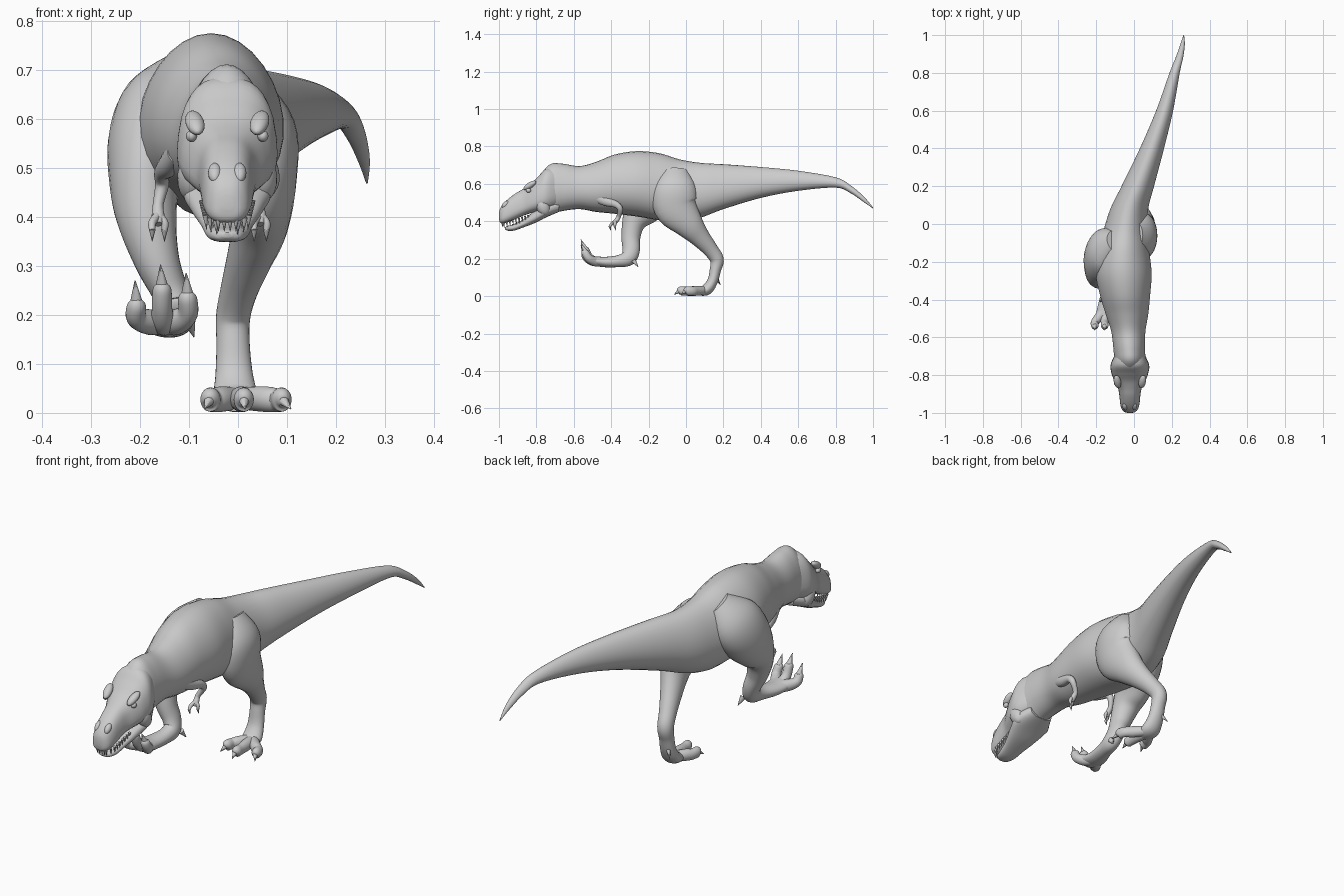
import bpy, bmesh, math
from mathutils import Vector

if "Cube" in bpy.data.objects:
    bpy.data.objects.remove(bpy.data.objects["Cube"])

SIDES = 28


def smooth_rows(rows, steps=5):
    """Catmull-Rom interpolation through tuples of numbers."""
    out = []
    for i in range(len(rows) - 1):
        a, b, c, d = (rows[max(i - 1, 0)], rows[i], rows[i + 1], rows[min(i + 2, len(rows) - 1)])
        for s in range(steps):
            t = s / steps
            out.append([0.5 * (2 * q + (r - p) * t + (2 * p - 5 * q + 4 * r - w) * t * t
                               + (3 * q - p - 3 * r + w) * t ** 3) for p, q, r, w in zip(a, b, c, d)])
    out.append(list(rows[-1]))
    return out


def finish(name, bm, angle=50):
    bmesh.ops.recalc_face_normals(bm, faces=bm.faces)
    me = bpy.data.meshes.new(name)
    bm.to_mesh(me)
    bm.free()
    ob = bpy.data.objects.new(name, me)
    bpy.context.collection.objects.link(ob)
    bpy.ops.object.select_all(action='DESELECT')
    ob.select_set(True)
    bpy.context.view_layer.objects.active = ob
    bpy.ops.object.shade_smooth_by_angle(angle=math.radians(angle))
    return ob


def skin(name, rings):
    bm = bmesh.new()
    vs = [[bm.verts.new(p) for p in r] for r in rings]
    n = len(rings[0])
    for a, b in zip(vs, vs[1:]):
        for i in range(n):
            bm.faces.new((a[i], a[(i + 1) % n], b[(i + 1) % n], b[i]))
    bm.faces.new(vs[0])
    bm.faces.new(vs[-1])
    return finish(name, bm)


def body_loft(name, rows, power=1.0, pear=0.0):
    """Rows are (y, centre x, half width, top z, bottom z)."""
    rings = []
    for y, cx, hw, top, bot in smooth_rows(rows):
        ring = []
        for i in range(SIDES):
            a = 2 * math.pi * i / SIDES
            c, s = math.cos(a), math.sin(a)
            c = math.copysign(abs(c) ** power, c)
            s = math.copysign(abs(s) ** power, s)
            ring.append((cx + hw * c * (1 - pear * s), y, (top + bot) / 2 + (top - bot) / 2 * s))
        rings.append(ring)
    return skin(name, rings)


def limb(name, rows):
    """Rows are (x, y, z, sideways radius, fore-aft radius) along a path."""
    rows = smooth_rows(rows)
    pts = [Vector(r[:3]) for r in rows]
    rings = []
    for i, r in enumerate(rows):
        t = (pts[min(i + 1, len(pts) - 1)] - pts[max(i - 1, 0)]).normalized()
        u = Vector((1, 0, 0))
        u = (u - t * u.dot(t)).normalized()
        v = t.cross(u)
        rings.append([pts[i] + u * r[3] * math.cos(2 * math.pi * k / SIDES)
                      + v * r[4] * math.sin(2 * math.pi * k / SIDES) for k in range(SIDES)])
    return skin(name, rings)


def spikes(name, items):
    """Items are (base, tip, radius); all cones go in one object."""
    bm = bmesh.new()
    for base, tip, r in items:
        base, tip = Vector(base), Vector(tip)
        d = tip - base
        rot = d.to_track_quat('Z', 'Y').to_matrix().to_4x4()
        rot.translation = (base + tip) / 2
        bmesh.ops.create_cone(bm, cap_ends=True, segments=8, radius1=r, radius2=r * 0.08,
                              depth=d.length, matrix=rot)
    return finish(name, bm)


def blob(name, loc, scale, rot=(0, 0, 0)):
    bpy.ops.mesh.primitive_uv_sphere_add(segments=20, ring_count=12, location=loc, rotation=rot)
    ob = bpy.context.object
    ob.name = name
    ob.scale = scale
    bpy.ops.object.shade_smooth()
    return ob


# Neck, torso and tail in one sweep
body_loft("torso_and_tail", [
    (1.0, .263, .002, .474, .468), (.95, .257, .012, .533, .503), (.88, .24, .02, .592, .55),
    (.8, .215, .027, .635, .58), (.6, .162, .045, .67, .563), (.4, .095, .064, .69, .525),
    (.2, .02, .086, .705, .465), (.08, -.025, .1, .712, .42), (-.03, -.045, .115, .73, .395),
    (-.14, -.055, .135, .763, .405), (-.26, -.055, .148, .775, .425), (-.38, -.047, .132, .757, .44),
    (-.48, -.037, .112, .718, .45), (-.57, -.03, .09, .695, .465), (-.66, -.025, .084, .708, .455),
    (-.73, -.022, .08, .703, .44), (-.80, -.022, .06, .62, .45)], pear=.12)

# Head
HX = -.022
SKULL = [(-.66, HX, .06, .67, .49), (-.74, HX, .098, .685, .455), (-.79, HX, .095, .64, .45),
         (-.83, HX, .08, .60, .443), (-.87, HX, .061, .573, .43), (-.91, HX, .054, .55, .412),
         (-.95, HX, .05, .52, .395), (-.98, HX, .042, .49, .388), (-.995, HX, .028, .465, .395),
         (-1.0, HX, .012, .445, .415)]
body_loft("skull", SKULL, power=.75, pear=.14)
body_loft("lower_jaw", [(-.68, HX, .06, .51, .45), (-.75, HX, .09, .49, .42), (-.81, HX, .075, .455, .39),
                        (-.87, HX, .054, .41, .367), (-.92, HX, .043, .385, .35),
                        (-.955, HX, .03, .375, .35), (-.967, HX, .01, .368, .358)], power=.8)

teeth = []
for s in (-1, 1):
    side = "right" if s > 0 else "left"
    blob(side + "_brow", (HX + s * .066, -.835, .592), (.019, .04, .016), (math.radians(32), 0, s * -.2))
    blob(side + "_eye", (HX + s * .073, -.842, .565), (.011, .014, .012))
    blob(side + "_cheek", (HX + s * .072, -.765, .478), (.03, .035, .05), (math.radians(25), 0, 0))
    blob(side + "_nostril_ridge", (HX + s * .025, -.965, .49), (.014, .025, .014), (math.radians(45), 0, 0))
    # Rows of teeth along both jaws
    for k in range(9):
        y = -.845 - k * .0165
        x = HX + s * (.052 - .0012 * k if k < 7 else .036 - .012 * (k - 7))
        z = .432 + (y + .85) * .3
        teeth.append(((x, y, z), (x - s * .003, y + .006, z - .03), .006))
        if k < 6:
            xj = HX + s * (.045 - .003 * k)
            teeth.append(((xj, y, z - .045), (xj, y, z - .018), .005))
for k in range(4):
    x = HX - .018 + .012 * k
    teeth.append(((x, -.985, .398), (x, -.98, .37), .006))
spikes("teeth", teeth)

# Standing right leg
limb("right_leg", [
    (.01, -.06, .67, .04, .07), (.047, -.06, .58, .07, .115), (.052, -.055, .48, .068, .118),
    (.045, .015, .385, .057, .08), (.025, .07, .32, .047, .056), (.002, .13, .25, .038, .041),
    (-.01, .165, .195, .035, .037), (-.01, .157, .14, .034, .03), (-.008, .142, .08, .038, .028),
    (-.005, .112, .036, .045, .03), (0, .07, .024, .04, .022)])

# Raised left leg
limb("left_leg", [
    (-.10, -.09, .70, .05, .06), (-.15, -.13, .62, .088, .12), (-.175, -.185, .54, .092, .125),
    (-.19, -.24, .46, .072, .1), (-.185, -.28, .39, .06, .063), (-.165, -.295, .31, .046, .05),
    (-.138, -.293, .245, .037, .046), (-.125, -.31, .203, .036, .042), (-.13, -.36, .187, .036, .032),
    (-.145, -.43, .182, .045, .028), (-.15, -.485, .187, .052, .026)])

# Toes and claws of both feet
claws = []
for n, (x, y) in zip(("inner", "middle", "outer"), ((-.057, .0), (.012, -.03), (.09, .005))):
    limb("right_toe_" + n, [(0, .11, .03, .022, .022), (x * .6, .055, .028, .024, .026),
                            (x * .9, y + .03, .026, .02, .024), (x, y, .027, .02, .024),
                            (x * 1.03, y - .012, .022, .01, .012)])
    claws.append(((x, y - .005, .028), (x * 1.2, y - .034, .008), .013))
for n, x, dz in (("inner", -.103, -.005), ("middle", -.155, .012), ("outer", -.207, -.02)):
    m = (x - .15) / 2
    limb("left_toe_" + n, [(-.148, -.44, .185, .024, .022), (m, -.485, .185, .026, .026),
                           (x, -.52, .205 + dz * .5, .021, .022), (x, -.54, .24 + dz, .019, .02),
                           (x, -.543, .252 + dz, .01, .01)])
    claws.append(((x, -.54, .243 + dz), (x - .003, -.562, .29 + dz), .014))
claws += [((-.02, .16, .10), (-.045, .185, .06), .012), ((-.1, -.28, .19), (-.09, -.255, .155), .014)]
spikes("foot_claws", claws)

# Small arms with two-fingered hands
hand_claws = []
for side, sx, ex, hx in (("right", .045, .068, .045), ("left", -.125, -.155, -.163)):
    limb(side + "_arm", [
        (sx, -.48, .535, .02, .03), ((sx + ex) / 2, -.43, .508, .021, .026), (ex, -.375, .49, .016, .018),
        (ex, -.352, .465, .014, .015), (hx, -.36, .425, .011, .012), (hx, -.375, .40, .013, .012),
        (hx, -.385, .385, .008, .008)])
    for dx, dy in ((-.012, -.03), (.013, -.002)):
        limb(side + "_finger", [(hx, -.375, .405, .008, .008), (hx + dx, -.378 + dy * .6, .388, .008, .008),
                                (hx + dx, -.378 + dy, .372, .006, .006)])
        hand_claws.append(((hx + dx, -.378 + dy, .375), (hx + dx, -.372 + dy, .35), .007))
spikes("hand_claws", hand_claws)
